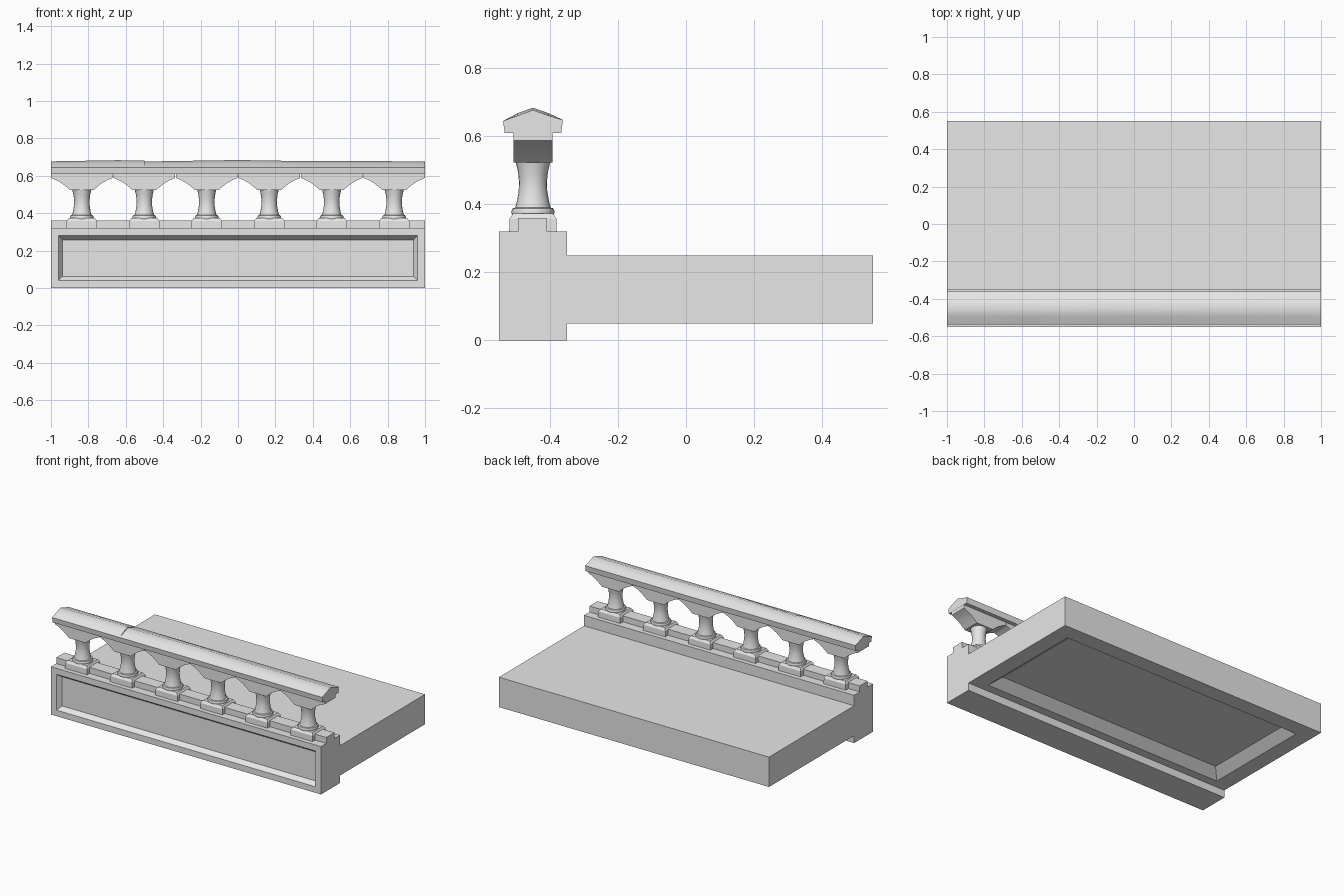
import bpy
import bmesh
import math
from mathutils import Matrix, Vector

cube = bpy.data.objects.get("Cube")
if cube:
    bpy.data.objects.remove(cube, do_unlink=True)

stone = bpy.data.materials.new("grey stone")
stone.use_nodes = True
stone.diffuse_color = (0.8, 0.8, 0.8, 1)
stone.node_tree.nodes["Principled BSDF"].inputs["Base Color"].default_value = (0.8, 0.8, 0.8, 1)

RAIL_Y = -0.45
SPACING = 0.334


def finish(name, bm, smooth=None):
    bmesh.ops.recalc_face_normals(bm, faces=bm.faces)
    mesh = bpy.data.meshes.new(name)
    bm.to_mesh(mesh)
    bm.free()
    mesh.materials.append(stone)
    obj = bpy.data.objects.new(name, mesh)
    bpy.context.collection.objects.link(obj)
    if smooth:
        bpy.ops.object.select_all(action="DESELECT")
        obj.select_set(True)
        bpy.context.view_layer.objects.active = obj
        bpy.ops.object.shade_smooth_by_angle(angle=math.radians(smooth))
    return obj


def box(low, high):
    low, high = Vector(low), Vector(high)
    bm = bmesh.new()
    place = Matrix.Translation((low + high) / 2) @ Matrix.Diagonal((*(high - low), 1))
    bmesh.ops.create_cube(bm, size=1, matrix=place)
    return bm


def sunk_panel(bm, direction, margin, slope, depth, stretch=0):
    """Sink a bevelled panel into the face that points along direction."""
    bm.normal_update()
    face = max(bm.faces, key=lambda f: f.normal.dot(Vector(direction)))
    bmesh.ops.inset_individual(bm, faces=[face], thickness=margin)
    for v in face.verts:
        if v.co.y < 0:
            v.co.y -= stretch
    bmesh.ops.inset_individual(bm, faces=[face], thickness=slope, depth=-depth)


def loft(rings):
    """Join equal rings of points into a closed solid."""
    bm = bmesh.new()
    rows = [[bm.verts.new(p) for p in ring] for ring in rings]
    count = len(rows[0])
    for a, b in zip(rows, rows[1:]):
        for i in range(count):
            j = (i + 1) % count
            bm.faces.new((a[i], a[j], b[j], b[i]))
    bm.faces.new(rows[0])
    bm.faces.new(rows[-1])
    return bm


def square(x, hx, hy, z):
    return [(x + sx * hx, RAIL_Y + sy * hy, z)
            for sx, sy in ((-1, -1), (1, -1), (1, 1), (-1, 1))]


def circle(x, r, z, sides=20):
    return [(x + r * math.cos(math.tau * i / sides),
             RAIL_Y + r * math.sin(math.tau * i / sides), z) for i in range(sides)]


# Parapet wall with a sunk front panel
bm = box((-1, -0.55, 0), (1, -0.35, 0.32))
sunk_panel(bm, (0, -1, 0), 0.057, 0.031, 0.03)
finish("parapet_wall", bm)

# Floor slab with a sunk panel underneath
bm = box((-1, -0.35, 0.05), (1, 0.55, 0.25))
sunk_panel(bm, (0, 0, -1), 0.15, 0.09, 0.05, stretch=0.05)
finish("floor_slab", bm)

# Low kerb running under the balusters
finish("kerb", box((-1, -0.494, 0.32), (1, -0.409, 0.36)))

# Balusters: plinth, round column and arched bracket
column_profile = [(0.062, 0.37), (0.064, 0.378), (0.06, 0.388), (0.052, 0.39),
                  (0.047, 0.41), (0.042, 0.44), (0.041, 0.465), (0.044, 0.495), (0.051, 0.525)]
half_arch = [(0.062, 0.523), (0.082, 0.54), (0.106, 0.559), (0.135, 0.576), (0.164, 0.588), (0.164, 0.62)]
for n in range(6):
    x = (n - 2.5) * SPACING
    finish(f"plinth_{n + 1}", loft([square(x, 0.082, 0.07, 0.32), square(x, 0.081, 0.069, 0.357),
                                    square(x, 0.07, 0.058, 0.373)]))
    finish(f"column_{n + 1}", loft([circle(x, r, z) for r, z in column_profile]), 40)
    outline = half_arch + [(-px, pz) for px, pz in reversed(half_arch)]
    finish(f"arch_bracket_{n + 1}",
           loft([[(x + px, RAIL_Y + y, pz) for px, pz in outline] for y in (-0.057, 0.057)]), 25)


# Ridged hand rail in two lengths with a slightly uneven top
def rail(name, stations):
    rings = []
    for x, top in stations:
        section = [(-0.083, 0.61), (0.083, 0.61), (0.088, 0.648), (0.045, top - 0.016),
                   (0, top), (-0.045, top - 0.016), (-0.088, 0.645)]
        rings.append([(x, RAIL_Y + y, z) for y, z in section])
    finish(name, loft(rings), 50)


rail("rail_short", [(-1, 0.677), (-0.65, 0.683), (-0.5, 0.682)])
rail("rail_long", [(-0.5, 0.676), (0, 0.684), (0.3, 0.679), (1, 0.677)])
